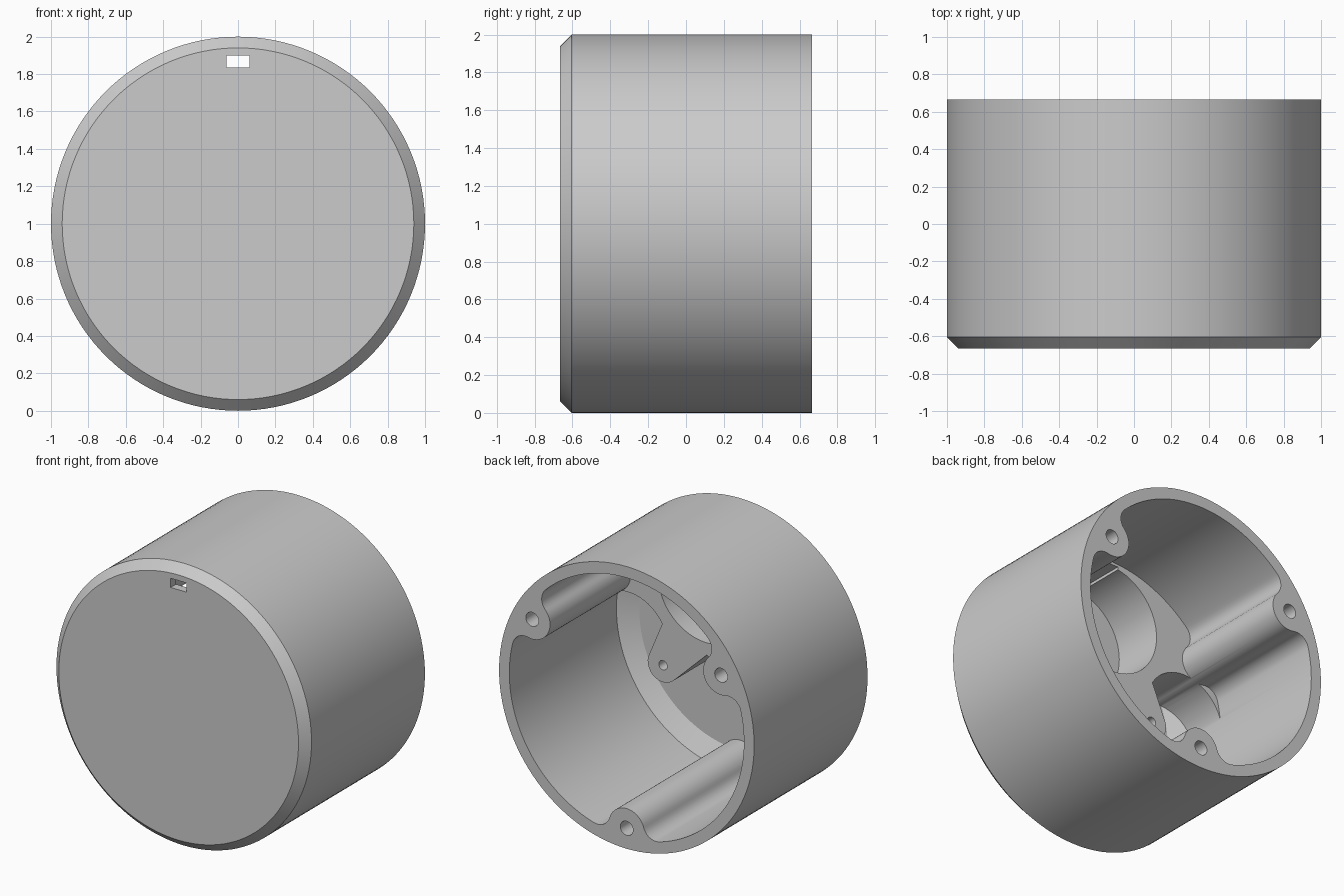
import bpy, bmesh
from math import sin, cos, pi, radians

BACK, FRONT, FLOOR, LEDGE = 0.665, -0.665, -0.605, -0.235
BORE = 0.92

if "Cube" in bpy.data.objects:
    bpy.data.objects.remove(bpy.data.objects["Cube"], do_unlink=True)

grey = bpy.data.materials.new("light_grey")
grey.use_nodes = True
grey.diffuse_color = (0.6, 0.6, 0.6, 1)
grey.node_tree.nodes["Principled BSDF"].inputs["Base Color"].default_value = (0.6, 0.6, 0.6, 1)


def make_object(name, bm):
    bmesh.ops.recalc_face_normals(bm, faces=bm.faces)
    mesh = bpy.data.meshes.new(name)
    bm.to_mesh(mesh)
    bm.free()
    mesh.materials.append(grey)
    ob = bpy.data.objects.new(name, mesh)
    bpy.context.collection.objects.link(ob)
    return ob


def arc(cx, cz, r, a0, a1, n):
    """Points on an arc, angles in degrees."""
    angles = [radians(a0 + (a1 - a0) * i / n) for i in range(n + 1)]
    return [(cx + r * cos(a), cz + r * sin(a)) for a in angles]


def prism(name, outline, y0, y1):
    """Extrude an outline, given around the case axis, along y."""
    bm = bmesh.new()
    face = bm.faces.new([bm.verts.new((x, y0, 1 + z)) for x, z in outline])
    top = bmesh.ops.extrude_face_region(bm, geom=[face])["geom"]
    verts = [v for v in top if isinstance(v, bmesh.types.BMVert)]
    bmesh.ops.translate(bm, verts=verts, vec=(0, y1 - y0, 0))
    return make_object(name, bm)


def circle(cx, cz, r, n):
    return arc(cx, cz, r, 0, 360, n)[:-1]


def combine(target, other, operation):
    mod = target.modifiers.new(other.name, "BOOLEAN")
    mod.object, mod.operation, mod.solver = other, operation, "EXACT"
    bpy.context.view_layer.objects.active = target
    bpy.ops.object.modifier_apply(modifier=mod.name)
    bpy.data.objects.remove(other, do_unlink=True)


# Turned case: chamfered front, open back, sloped edge around the floor
profile = [(0.94, FRONT), (1, -0.605), (1, BACK), (BORE, BACK), (BORE, -0.535), (0.79, FLOOR)]
bm = bmesh.new()
verts = [bm.verts.new((r, y, 1)) for r, y in profile]
edges = [bm.edges.new(pair) for pair in zip(verts, verts[1:])]
bmesh.ops.spin(bm, geom=verts + edges, cent=(0, 0, 1), axis=(0, 1, 0),
               angle=2 * pi, steps=128)
bmesh.ops.remove_doubles(bm, verts=bm.verts, dist=1e-4)
bmesh.ops.holes_fill(bm, edges=[e for e in bm.edges if e.is_boundary], sides=0)
case = make_object("round_case", bm)

# Inner block: filled between the upper bosses, with two legs
half = [(0, 0.03)]
half += arc(0.345, -0.136, 0.12, 225, 375, 12)
half += arc(0.62, 0, 0.31, 150, 10, 24)
half += arc(0, 0, 0.95, 3, 87, 28)
outline = half + [(-x, z) for x, z in reversed(half[1:])]
combine(case, prism("inner_block", outline, LEDGE, -0.64), "UNION")

# Three screw bosses blended into the wall
side = [(0.918, 0.268)]
side += arc(0.787, 0.23, 0.1, 16.3, -73.5, 8)
side += arc(0.855, 0, 0.14, 106.5, 180, 10)[1:]
boss = [(0.956, 0)] + side + [(u, -v) for u, v in reversed(side[:-1])]
screw_angles = [radians(a) for a in (30, 150, 270)]
for a in screw_angles:
    turned = [(u * cos(a) - v * sin(a), u * sin(a) + v * cos(a)) for u, v in boss]
    combine(case, prism("screw_boss", turned, BACK, -0.64), "UNION")

# Round pocket and cable slot
combine(case, prism("round_pocket", circle(0, 0.5, 0.385, 72), 0, FLOOR), "DIFFERENCE")
slot = [(-0.062, 0.835), (0.062, 0.835), (0.062, 0.9), (-0.062, 0.9)]
combine(case, prism("cable_slot", slot, 0, -0.8), "DIFFERENCE")

# Screw holes in the bosses and the legs
for a in screw_angles:
    hole = circle(0.855 * cos(a), 0.855 * sin(a), 0.05, 24)
    combine(case, prism("boss_hole", hole, 0.8, 0.1), "DIFFERENCE")
for s in (-1, 1):
    hole = circle(s * 0.345, -0.136, 0.033, 20)
    combine(case, prism("leg_hole", hole, 0, -0.5), "DIFFERENCE")

# Smooth curved walls, sharp rims
bpy.ops.object.select_all(action="DESELECT")
case.select_set(True)
bpy.context.view_layer.objects.active = case
bpy.ops.object.shade_smooth_by_angle(angle=radians(25))
